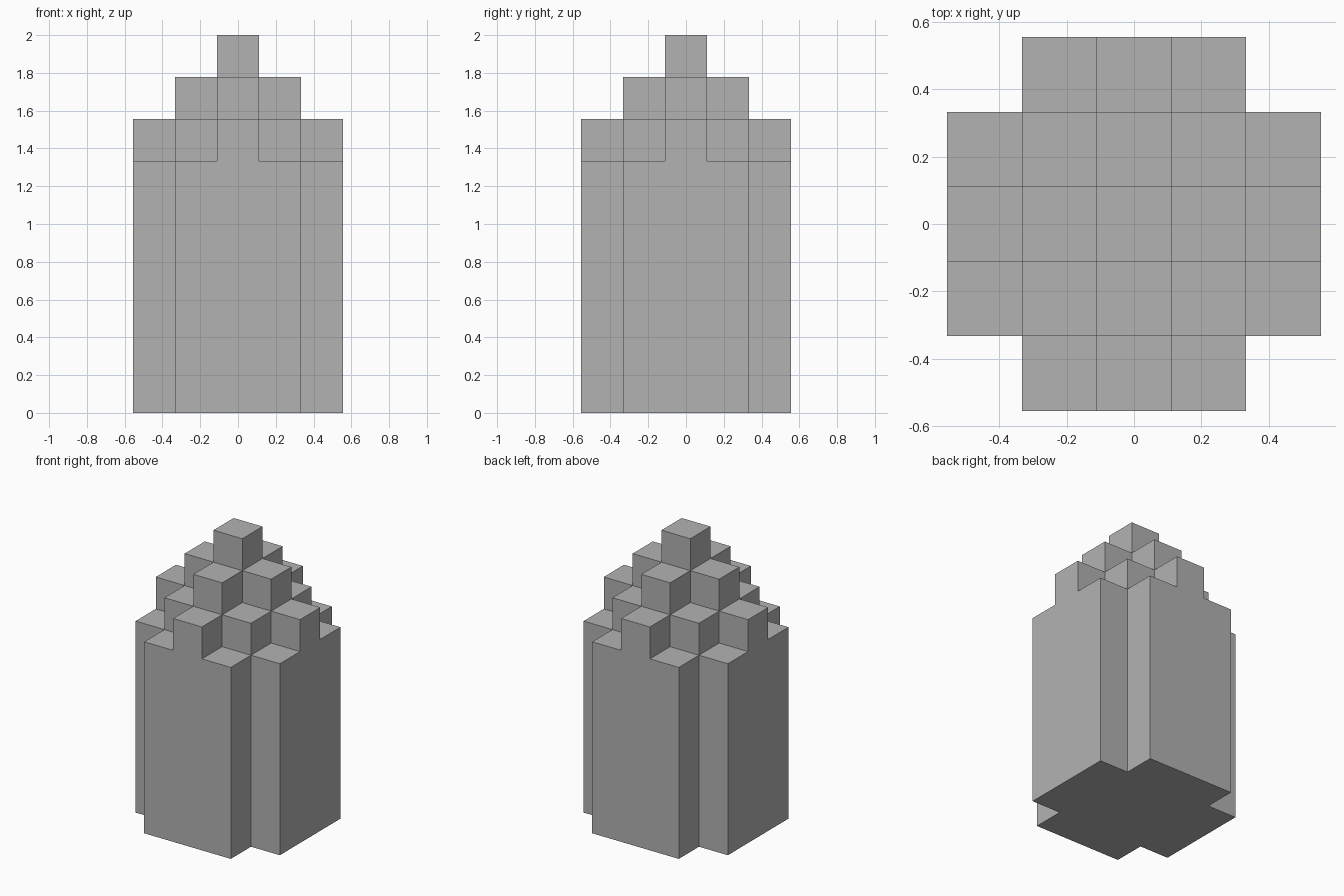
import bpy
import bmesh
from mathutils import Vector

default = bpy.data.objects.get("Cube")
if default:
    bpy.data.objects.remove(default, do_unlink=True)

UNIT = 2 / 9      # side of one block
PEAK = 9          # height of the centre column in blocks

# Plain grey material
grey = bpy.data.materials.new("plain_grey")
grey.use_nodes = True
colour = (0.448, 0.448, 0.448, 1)
grey.diffuse_color = colour
grey.node_tree.nodes["Principled BSDF"].inputs["Base Color"].default_value = colour


def solid(cell):
    """Columns drop one block per step from the centre; the corners are empty."""
    steps = abs(cell[0]) + abs(cell[1])
    return max(abs(cell[0]), abs(cell[1])) <= 2 and steps < 4 and 0 <= cell[2] < PEAK - steps


def add_side(bm, centre, normal):
    """One square on the side of a block that faces along normal."""
    u = Vector((normal.y, normal.z, normal.x))
    v = normal.cross(u)
    corners = [(1, 1), (-1, 1), (-1, -1), (1, -1)]
    bm.faces.new([bm.verts.new((centre + (normal + u * a + v * b) / 2) * UNIT)
                  for a, b in corners])


# Stepped tower: keep only the outer sides of the blocks
bm = bmesh.new()
directions = [Vector([s if k == axis else 0 for k in range(3)])
              for axis in range(3) for s in (1, -1)]
for x in range(-2, 3):
    for y in range(-2, 3):
        for z in range(PEAK):
            cell = Vector((x, y, z))
            if solid(cell):
                for d in directions:
                    if not solid(cell + d):
                        add_side(bm, cell + Vector((0, 0, 0.5)), d)

# Weld the squares and merge them into large flat faces
bmesh.ops.remove_doubles(bm, verts=bm.verts[:], dist=0.001)
bmesh.ops.recalc_face_normals(bm, faces=bm.faces[:])
bmesh.ops.dissolve_limit(bm, angle_limit=0.01, verts=bm.verts[:], edges=bm.edges[:])

mesh = bpy.data.meshes.new("stepped_tower")
bm.to_mesh(mesh)
bm.free()
mesh.materials.append(grey)
tower = bpy.data.objects.new("stepped_tower", mesh)
bpy.context.collection.objects.link(tower)
